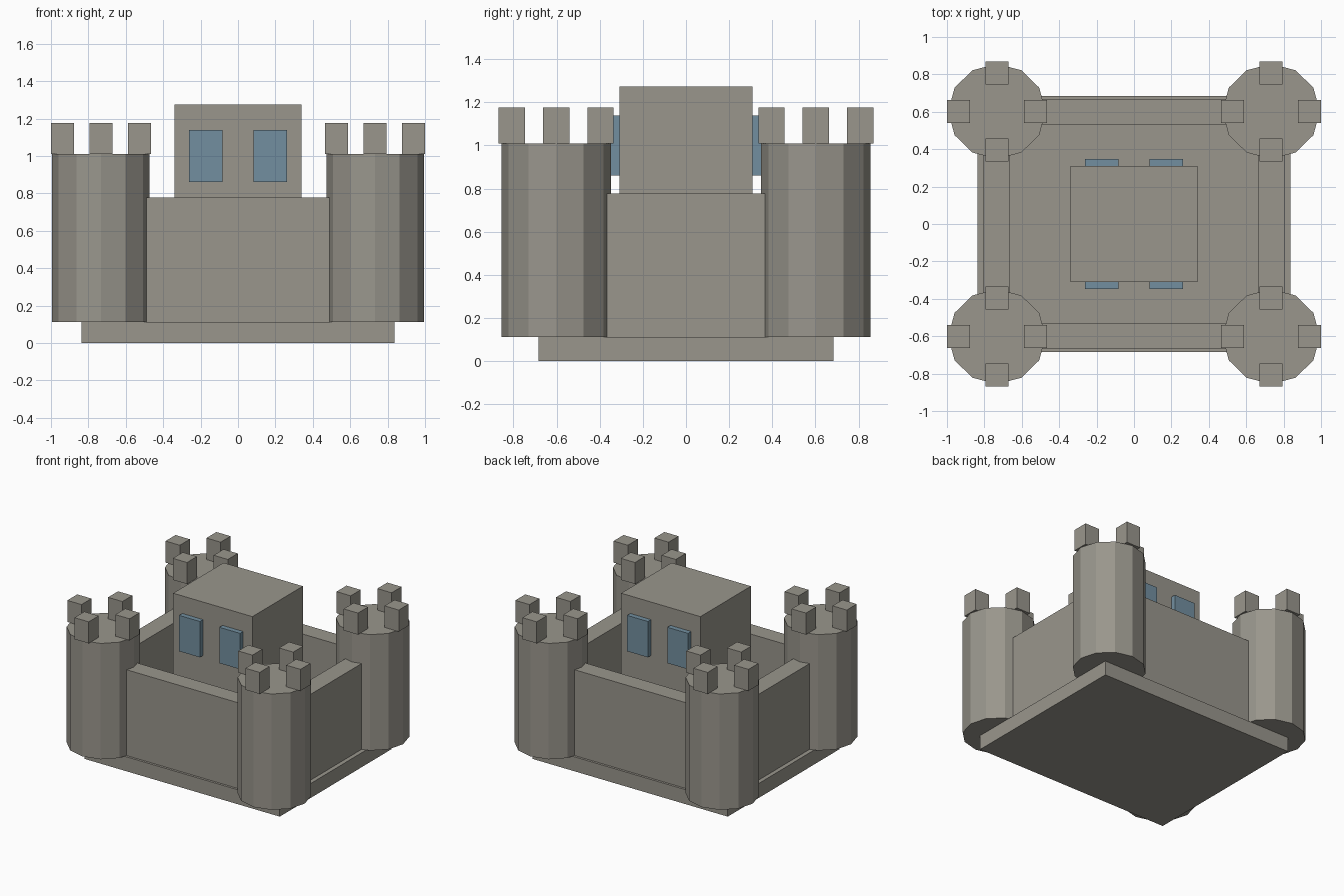
import bpy
from math import sin, cos, tau
from mathutils import Vector

cube = bpy.data.objects.get("Cube")
if cube:
    bpy.data.objects.remove(cube, do_unlink=True)


def make_material(name, rgb):
    mat = bpy.data.materials.new(name)
    mat.use_nodes = True
    mat.diffuse_color = (*rgb, 1)
    bsdf = mat.node_tree.nodes["Principled BSDF"]
    bsdf.inputs["Base Color"].default_value = (*rgb, 1)
    bsdf.inputs["Roughness"].default_value = 0.9
    return mat


stone = make_material("stone grey", (0.32, 0.305, 0.265))
glass = make_material("window blue", (0.17, 0.275, 0.35))


def prism(name, outline, bottom, top, mat):
    """Upright solid from a counter-clockwise plan outline."""
    n = len(outline)
    verts = [Vector((x, y, z)) for z in (bottom, top) for x, y in outline]
    faces = [list(range(n))[::-1], list(range(n, 2 * n))]
    faces += [(i, (i + 1) % n, (i + 1) % n + n, i + n) for i in range(n)]
    mesh = bpy.data.meshes.new(name)
    mesh.from_pydata(verts, [], faces)
    mesh.materials.append(mat)
    obj = bpy.data.objects.new(name, mesh)
    bpy.context.collection.objects.link(obj)
    return obj


def box(name, x, y, half_x, half_y, bottom, top, mat=stone):
    outline = [(x - half_x, y - half_y), (x + half_x, y - half_y),
               (x + half_x, y + half_y), (x - half_x, y + half_y)]
    return prism(name, outline, bottom, top, mat)


FLOOR = 0.112
WALL_TOP = 0.777
TOWER_TOP = 1.01
TOWER_X, TOWER_Y = 0.733, 0.602

# Base slab and central keep
box("base_slab", 0, 0, 0.837, 0.684, 0, FLOOR)
box("keep", 0, 0, 0.34, 0.309, FLOOR, 1.274)

for end, s in (("front", -1), ("back", 1)):
    # Long curtain walls
    box(end + "_wall", 0, s * 0.598, TOWER_X, 0.068, FLOOR, WALL_TOP)
    # Raised window panes on the keep
    for side, t in (("right", -1), ("left", 1)):
        box(f"{end}_{side}_window", t * 0.172, s * 0.318, 0.089, 0.03,
            0.86, 1.138, glass)

for side, t in (("right", -1), ("left", 1)):
    # Short curtain walls
    box(side + "_wall", t * 0.734, 0, 0.07, TOWER_Y, FLOOR, WALL_TOP)

    # Twelve-sided corner towers, each with four battlements
    for end, s in (("front", -1), ("back", 1)):
        cx, cy = t * TOWER_X, s * TOWER_Y
        outline = [(cx + 0.261 * cos(tau * i / 12), cy + 0.254 * sin(tau * i / 12))
                   for i in range(12)]
        prism(f"{end}_{side}_tower", outline, FLOOR, TOWER_TOP, stone)
        for i in range(4):
            a = tau * i / 4
            box(f"{end}_{side}_battlement_{i + 1}", cx + 0.206 * cos(a),
                cy + 0.206 * sin(a), 0.061, 0.061, TOWER_TOP, 1.177)
